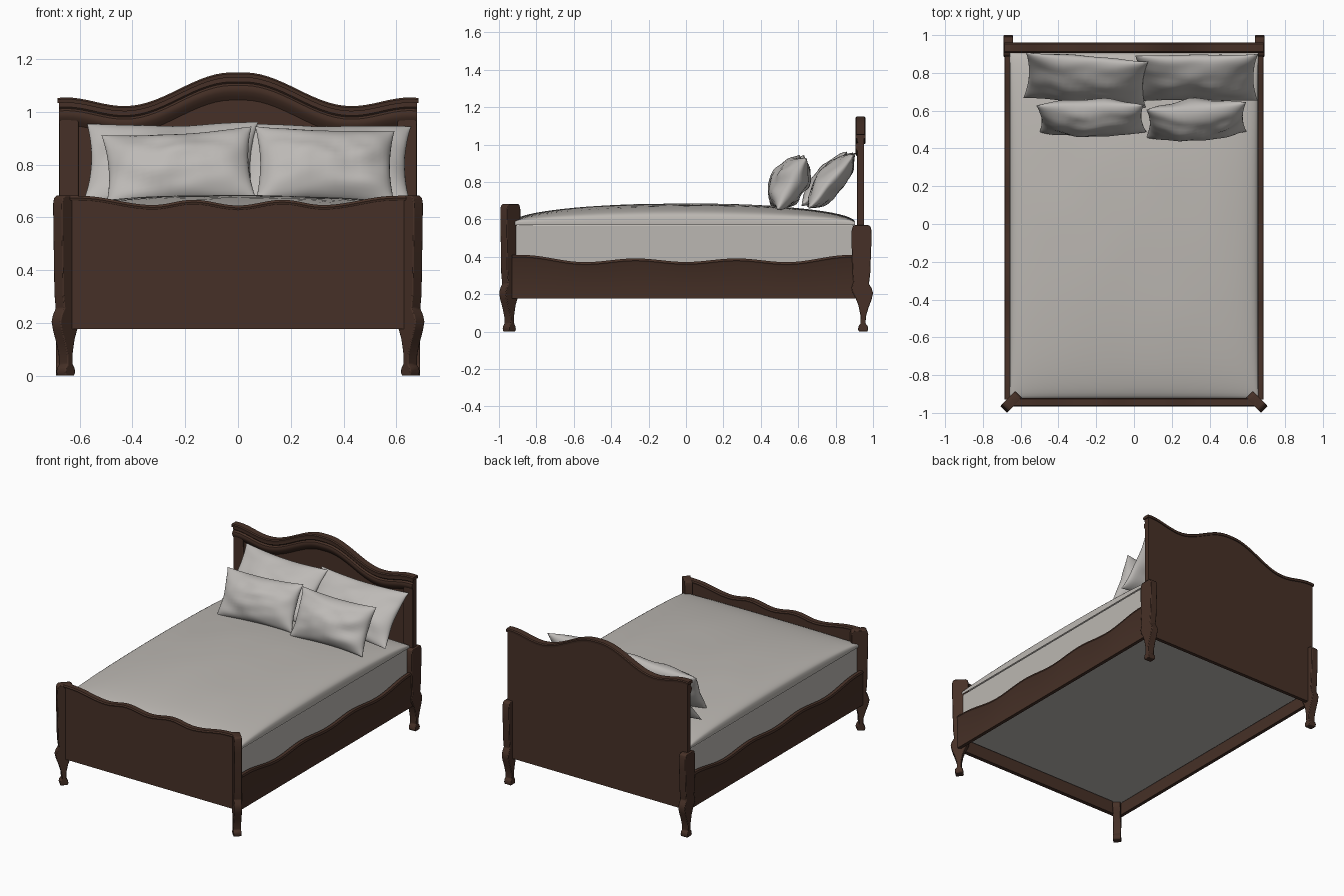
import bpy, bmesh, math
from mathutils import Vector, Matrix, noise

if "Cube" in bpy.data.objects:
    bpy.data.objects.remove(bpy.data.objects["Cube"])


def material(name, rgb):
    m = bpy.data.materials.new(name)
    m.diffuse_color = (*rgb, 1)
    m.use_nodes = True
    m.node_tree.nodes["Principled BSDF"].inputs["Base Color"].default_value = m.diffuse_color
    return m


WOOD = material("dark_wood", (0.062, 0.030, 0.020))
SHEET = material("warm_grey_sheet", (0.50, 0.475, 0.445))
LINEN = material("light_grey_linen", (0.51, 0.49, 0.47))


def finish(name, bm, mat, angle=35, bevel=0, matrix=None):
    bmesh.ops.remove_doubles(bm, verts=bm.verts, dist=1e-5)
    bmesh.ops.recalc_face_normals(bm, faces=bm.faces)
    me = bpy.data.meshes.new(name)
    bm.to_mesh(me)
    bm.free()
    ob = bpy.data.objects.new(name, me)
    bpy.context.collection.objects.link(ob)
    me.materials.append(mat)
    if matrix:
        ob.matrix_world = matrix
    if bevel:
        b = ob.modifiers.new("bevel", 'BEVEL')
        b.width, b.segments, b.limit_method = bevel, 2, 'ANGLE'
    bpy.ops.object.select_all(action='DESELECT')
    ob.select_set(True)
    bpy.context.view_layer.objects.active = ob
    bpy.ops.object.shade_smooth_by_angle(angle=math.radians(angle))
    return ob


def loft(name, rings, mat, **kw):
    """Solid through a row of closed rings, ends capped."""
    bm = bmesh.new()
    rows = [[bm.verts.new(p) for p in r] for r in rings]
    n = len(rows[0])
    for a, b in zip(rows, rows[1:]):
        for i in range(n):
            j = (i + 1) % n
            bm.faces.new((a[i], a[j], b[j], b[i]))
    bm.faces.new(rows[0])
    bm.faces.new(rows[-1])
    return finish(name, bm, mat, **kw)


def box(name, lo, hi, mat, bevel=0):
    (x0, y0, z0), (x1, y1, z1) = lo, hi
    rings = [[(x, y0, z0), (x, y1, z0), (x, y1, z1), (x, y0, z1)] for x in (x0, x1)]
    return loft(name, rings, mat, bevel=bevel)


def wave(pts, x):
    """Smooth mirrored curve easing between its high and low points."""
    x = abs(x)
    for (a, za), (b, zb) in zip(pts, pts[1:]):
        if x <= b:
            t = (1 - math.cos(math.pi * (x - a) / (b - a))) / 2
            return za + (zb - za) * t
    return pts[-1][1]


def span(half, n=48):
    return [half * (2 * i / n - 1) for i in range(n + 1)]


# Headboard: panel, stepped moulding, cap and side stiles
HEAD = [(0, 1.15), (0.02, 1.15), (0.43, 1.022), (0.655, 1.055), (0.70, 1.052)]


def head_part(name, half, profile):
    loft(name, [[(x, y, wave(HEAD, x) + o) for y, o in profile] for x in span(half)], WOOD)


loft("headboard_panel",
     [[(x, 0.952, 0.178), (x, 0.952, wave(HEAD, x) - 0.01),
       (x, 0.928, wave(HEAD, x) - 0.01), (x, 0.928, 0.178)] for x in span(0.678)], WOOD)
head_part("headboard_moulding", 0.678,
          [(0.93, -0.005), (0.914, -0.012), (0.914, -0.036), (0.919, -0.042), (0.908, -0.05),
           (0.905, -0.062), (0.908, -0.076), (0.918, -0.092), (0.93, -0.108)])
head_part("headboard_cap", 0.685,
          [(0.958, -0.02), (0.96, -0.006), (0.954, 0), (0.912, 0), (0.906, -0.006), (0.908, -0.02)])
for s in (-1, 1):
    xs = sorted((s * 0.605, s * 0.677))
    box("headboard_stile", (xs[0], 0.914, 0.3), (xs[1], 0.935, 1.0), WOOD, 0.004)

# Footboard: wavy panel and rounded cap
FOOT = [(0, 0.645), (0.17, 0.667), (0.32, 0.647), (0.60, 0.682), (0.70, 0.685)]
loft("footboard_panel",
     [[(x, -0.957, 0.177), (x, -0.957, wave(FOOT, x) - 0.008),
       (x, -0.93, wave(FOOT, x) - 0.008), (x, -0.93, 0.177)] for x in span(0.65)], WOOD)
loft("footboard_cap",
     [[(x, y, wave(FOOT, x) + o) for y, o in
       [(-0.963, -0.018), (-0.966, -0.009), (-0.961, 0), (-0.927, 0), (-0.922, -0.009), (-0.925, -0.018)]]
      for x in span(0.645)], WOOD)

# Side rails with scalloped top edge
RAIL = [(0, 0.372), (0.27, 0.391), (0.54, 0.371), (0.88, 0.41), (0.95, 0.41)]
for s in (-1, 1):
    rings = []
    for y in span(0.93):
        h = wave(RAIL, y)
        rings.append([(s * x, y, z) for x, z in
                      [(0.658, 0.177), (0.681, 0.177), (0.681, h - 0.02), (0.686, h - 0.012),
                       (0.682, h), (0.66, h), (0.655, h - 0.012), (0.658, h - 0.02)]])
    loft("side_rail", rings, WOOD)


# Cabriole legs: side profile (outward distance, height) given a thickness
def leg(name, centre, angle, top):
    outer = [(0.03, 0), (0.034, 0.015), (0.031, 0.03), (0.02, 0.042), (0.022, 0.08), (0.035, 0.125),
             (0.052, 0.17), (0.06, 0.205), (0.053, 0.23), (0.038, 0.255), (0.045, 0.31),
             (0.051, top - 0.1), (0.052, top - 0.03), (0.046, top - 0.008), (0.034, top)]
    inner = [(-0.036, top), (-0.048, top - 0.008), (-0.054, top - 0.03), (-0.054, top - 0.12),
             (-0.049, 0.31), (-0.045, 0.265), (-0.055, 0.235), (-0.05, 0.21), (-0.034, 0.18),
             (-0.018, 0.14), (-0.008, 0.09), (-0.006, 0.045), (-0.018, 0.028), (-0.02, 0.01), (-0.014, 0)]
    rings = [[(d, w, z) for d, z in outer + inner] for w in (-0.025, 0.025)]
    mat = Matrix.Translation(Vector((*centre, 0))) @ Matrix.Rotation(math.radians(angle), 4, 'Z')
    loft(name, rings, WOOD, bevel=0.004, matrix=mat)


for s in (-1, 1):
    leg("front_leg", (s * 0.648, -0.94), -90 + s * 45, 0.683)
    leg("back_leg", (s * 0.665, 0.94), 90, 0.57)

# Mattress body
box("mattress", (-0.652, -0.922, 0.25), (0.652, 0.9, 0.575), SHEET, 0.012)

# Puffed cover over the mattress, with a short turned-down edge
bm = bmesh.new()
N = 36
grid = []
for i in range(N + 1):
    row = []
    for j in range(N + 1):
        u = math.sin(math.pi * (i / N - 0.5))
        v = math.sin(math.pi * (j / N - 0.5))
        h = 0.1 * max(0, 1 - u * u) ** 0.25 * max(0, 1 - v * v) ** 0.5
        h += 0.004 * noise.noise(Vector((u * 3, v * 3, 0.5))) * (1 - u * u) * (1 - v * v)
        row.append(bm.verts.new((0.658 * u, -0.01 + 0.914 * v, 0.585 + h)))
    grid.append(row)
for i in range(N):
    for j in range(N):
        bm.faces.new((grid[i][j], grid[i + 1][j], grid[i + 1][j + 1], grid[i][j + 1]))
edge = [e for e in bm.edges if e.is_boundary]
new = bmesh.ops.extrude_edge_only(bm, edges=edge)["geom"]
for v in new:
    if isinstance(v, bmesh.types.BMVert):
        v.co.z = 0.57
finish("mattress_cover", bm, SHEET, angle=50)


# Pillows: pinched corners, full middle, soft creases
def pillow(name, centre, size, lean, spin, yaw, seed):
    w, h, t = size
    bm = bmesh.new()
    n = 24
    for side in (-1, 1):
        g = []
        for i in range(n + 1):
            row = []
            for j in range(n + 1):
                u = math.sin(math.pi * (i / n - 0.5))
                v = math.sin(math.pi * (j / n - 0.5))
                fu, fv = max(0, 1 - u * u), max(0, 1 - v * v)
                puff = t * fu ** 0.5 * fv ** 0.55
                puff *= 1 + 0.25 * noise.noise(Vector((u * 2.2 + seed, v * 2.2, side * 3)))
                warp = 0.012 * noise.noise(Vector((u * 1.5, v * 1.5, seed)))
                row.append(bm.verts.new((w * u * (1 - 0.07 * fv), h * v * (1 - 0.09 * fu),
                                         side * puff + warp)))
            g.append(row)
        for i in range(n):
            for j in range(n):
                bm.faces.new((g[i][j], g[i + 1][j], g[i + 1][j + 1], g[i][j + 1]))
    rot = [Matrix.Rotation(math.radians(a), 4, ax) for a, ax in ((yaw, 'Z'), (lean, 'X'), (spin, 'Z'))]
    finish(name, bm, LINEN, angle=60,
           matrix=Matrix.Translation(centre) @ rot[0] @ rot[1] @ rot[2])


pillow("back_pillow_left", (-0.255, 0.765, 0.81), (0.325, 0.19, 0.075), 50, 1, -5, 1.3)
pillow("back_pillow_right", (0.33, 0.775, 0.805), (0.325, 0.19, 0.075), 50, -1, 1, 4.7)
pillow("front_pillow_left", (-0.225, 0.56, 0.79), (0.285, 0.155, 0.085), 62, 4, -2, 7.1)
pillow("front_pillow_right", (0.33, 0.55, 0.795), (0.265, 0.16, 0.095), 62, -2, 5, 9.6)
